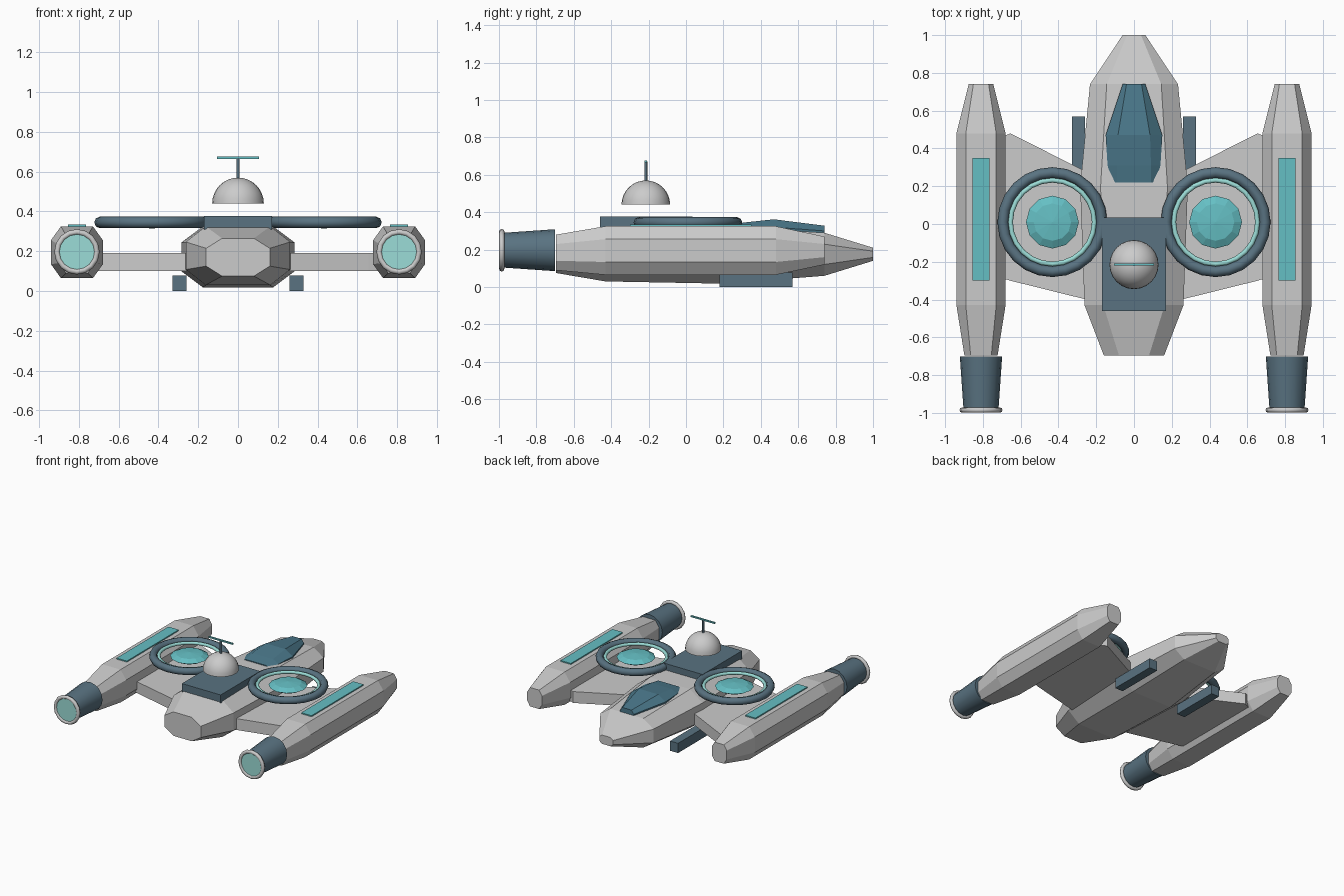
import bpy, bmesh
from math import pi, radians
from mathutils import Matrix

if "Cube" in bpy.data.objects:
    bpy.data.objects.remove(bpy.data.objects["Cube"])


def material(name, rgb):
    m = bpy.data.materials.new(name)
    m.diffuse_color = (*rgb, 1)
    m.use_nodes = True
    m.node_tree.nodes["Principled BSDF"].inputs["Base Color"].default_value = m.diffuse_color
    return m


SLATE = material("slate", (0.10, 0.17, 0.22))
GLASS = material("canopy_glass", (0.07, 0.19, 0.26))
AQUA = material("aqua", (0.13, 0.52, 0.55))
PALE = material("pale_aqua", (0.33, 0.72, 0.68))


def finish(name, bm, mat=None, smooth=False):
    bmesh.ops.recalc_face_normals(bm, faces=bm.faces)
    me = bpy.data.meshes.new(name)
    bm.to_mesh(me)
    bm.free()
    return dress(bpy.data.objects.new(name, me), name, mat, smooth, link=True)


def dress(ob, name, mat, smooth, link=False):
    if link:
        bpy.context.collection.objects.link(ob)
    ob.name = name
    if mat:
        ob.data.materials.append(mat)
    if smooth:
        bpy.ops.object.select_all(action='DESELECT')
        ob.select_set(True)
        bpy.context.view_layer.objects.active = ob
        bpy.ops.object.shade_smooth_by_angle(angle=radians(50))
    return ob


def box(name, x, y, z, mat=None):
    bm = bmesh.new()
    size = [b - a for a, b in (x, y, z)]
    mid = [(a + b) / 2 for a, b in (x, y, z)]
    bmesh.ops.create_cube(bm, size=1, matrix=Matrix.Translation(mid) @ Matrix.Diagonal((*size, 1)))
    return finish(name, bm, mat)


def loft(name, rings, mat=None):
    bm = bmesh.new()
    loops = [[bm.verts.new(p) for p in ring] for ring in rings]
    n = len(loops[0])
    for a, b in zip(loops, loops[1:]):
        for i in range(n):
            j = (i + 1) % n
            bm.faces.new((a[i], a[j], b[j], b[i]))
    bm.faces.new(loops[0])
    bm.faces.new(loops[-1])
    return finish(name, bm, mat)


def octagon(cx, y, hw, z0, z1, fx=0.62, fz=0.47):
    c, h = (z0 + z1) / 2, (z1 - z0) / 2
    unit = [(1, -fz), (1, fz), (fx, 1), (-fx, 1), (-1, fz), (-1, -fz), (-fx, -1), (fx, -1)]
    return [(cx + u * hw, y, c + v * h) for u, v in unit]


def cone(name, loc, r1, r2, depth, seg, mat=None, rot_x=0, smooth=True):
    bm = bmesh.new()
    bmesh.ops.create_cone(bm, cap_ends=True, segments=seg, radius1=r1, radius2=r2, depth=depth,
                          matrix=Matrix.Translation(loc) @ Matrix.Rotation(rot_x, 4, 'X'))
    return finish(name, bm, mat, smooth)


def torus(name, loc, major, minor, seg, mat=None, rot_x=0):
    bpy.ops.mesh.primitive_torus_add(location=loc, rotation=(rot_x, 0, 0), major_radius=major,
                                     minor_radius=minor, major_segments=seg, minor_segments=8)
    return dress(bpy.context.object, name, mat, True)


# Central hull and canopy
loft("hull", [octagon(0, -0.695, 0.16, 0.075, 0.265, 0.5),
              octagon(0, -0.43, 0.262, 0.03, 0.325),
              octagon(0, 0.2, 0.285, 0.018, 0.325),
              octagon(0, 0.74, 0.233, 0.06, 0.29),
              octagon(0, 1.0, 0.06, 0.14, 0.21)])
loft("canopy", [[(-w, y, 0.28), (w, y, 0.28), (w, y, zs), (t, y, zt), (-t, y, zt), (-w, y, zs)]
                for y, w, t, zs, zt in ((0.22, 0.115, 0.09, 0.315, 0.33), (0.31, 0.14, 0.09, 0.32, 0.345),
                                        (0.47, 0.15, 0.085, 0.32, 0.362), (0.74, 0.06, 0.04, 0.30, 0.328))], GLASS)

# Upper deck, sensor dome and antenna
box("upper_deck", (-0.17, 0.17), (-0.46, 0.035), (0.31, 0.376), SLATE)
bm = bmesh.new()
bmesh.ops.create_uvsphere(bm, u_segments=24, v_segments=16, radius=0.13)
cut = bmesh.ops.bisect_plane(bm, geom=bm.verts[:] + bm.edges[:] + bm.faces[:], dist=1e-4,
                             plane_co=(0, 0, 0), plane_no=(0, 0, 1), clear_inner=True)
bmesh.ops.holes_fill(bm, edges=[e for e in bm.edges if e.is_boundary])
bmesh.ops.translate(bm, verts=bm.verts, vec=(0, -0.215, 0.44))
finish("sensor_dome", bm, None, True)
cone("antenna_post", (0, -0.215, 0.615), 0.008, 0.008, 0.11, 8, SLATE)
box("antenna_bar", (-0.105, 0.105), (-0.221, -0.209), (0.665, 0.676), AQUA)

for s, side in ((-1, "left"), (1, "right")):
    cx = s * 0.81

    # Wing slab with clipped outer corners
    outline = [(0.15, 0.225), (0.655, 0.48), (0.72, 0.45), (0.72, -0.28), (0.655, -0.30), (0.15, -0.425)]
    loft(side + "_wing", [[(s * x, y, z) for x, y in outline] for z in (0.10, 0.19)])

    # Nacelle with light strip
    loft(side + "_nacelle", [octagon(cx, -0.695, 0.088, 0.09, 0.28),
                             octagon(cx, -0.43, 0.13, 0.065, 0.325),
                             octagon(cx, 0.48, 0.13, 0.065, 0.325),
                             octagon(cx, 0.74, 0.065, 0.12, 0.27)])
    box(side + "_light_strip", (cx - 0.045, cx + 0.045), (-0.30, 0.35), (0.315, 0.334), AQUA)

    # Engine nozzle, rim and glow
    cone(side + "_nozzle", (cx, -0.838, 0.197), 0.112, 0.093, 0.275, 16, SLATE, pi / 2)
    torus(side + "_nozzle_rim", (cx, -0.985, 0.197), 0.1, 0.014, 16, None, pi / 2)
    cone(side + "_engine_glow", (cx, -0.98, 0.197), 0.093, 0.093, 0.02, 16, PALE, pi / 2)

    # Lift fan: outer ring, inner light ring, flattened hub
    fan = (s * 0.432, 0.01, 0.345)
    torus(side + "_fan_ring", fan, 0.262, 0.029, 24, SLATE)
    torus(side + "_fan_light_ring", fan, 0.222, 0.013, 24, PALE)
    bm = bmesh.new()
    bmesh.ops.create_uvsphere(bm, u_segments=12, v_segments=4, radius=0.14,
                              matrix=Matrix.Translation(fan) @ Matrix.Diagonal((1, 1, 0.22, 1)))
    finish(side + "_fan_hub", bm, AQUA)

    # Landing skid
    cs = s * 0.294
    box(side + "_landing_skid", (cs - 0.035, cs + 0.035), (0.18, 0.57), (0, 0.077), SLATE)
